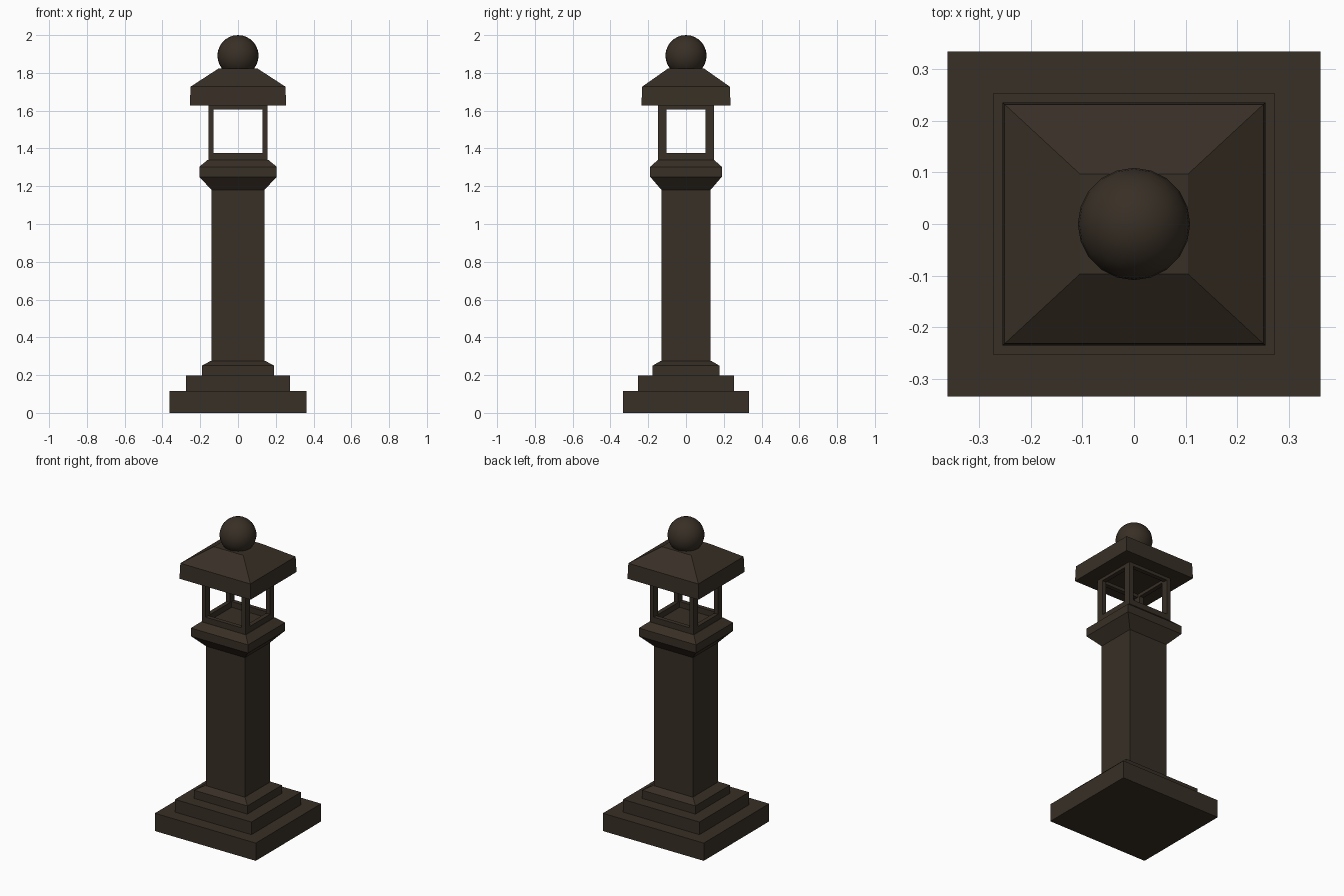
import bpy, bmesh, math

if "Cube" in bpy.data.objects:
    bpy.data.objects.remove(bpy.data.objects["Cube"])

RATIO = 0.925  # the plan is slightly narrower in y than in x

stone = bpy.data.materials.new("dark brown stone")
stone.diffuse_color = (0.040, 0.029, 0.019, 1)
stone.use_nodes = True
stone.node_tree.nodes["Principled BSDF"].inputs["Base Color"].default_value = stone.diffuse_color


def finish(name, bm):
    bmesh.ops.recalc_face_normals(bm, faces=bm.faces)
    me = bpy.data.meshes.new(name)
    bm.to_mesh(me)
    bm.free()
    ob = bpy.data.objects.new(name, me)
    me.materials.append(stone)
    bpy.context.collection.objects.link(ob)
    return ob


def tower(name, profile):
    """Stack of rectangular rings given as (half width in x, z), capped."""
    bm = bmesh.new()
    rings = []
    for w, z in profile:
        d = w * RATIO
        rings.append([bm.verts.new(p) for p in
                      ((-w, -d, z), (w, -d, z), (w, d, z), (-w, d, z))])
    for a, b in zip(rings, rings[1:]):
        for i in range(4):
            j = (i + 1) % 4
            bm.faces.new((a[i], a[j], b[j], b[i]))
    bm.faces.new(rings[0][::-1])
    bm.faces.new(rings[-1])
    return finish(name, bm)


def box(name, lo, hi):
    bm = bmesh.new()
    bmesh.ops.create_cube(bm, size=1)
    for v in bm.verts:
        v.co = [lo[k] + (v.co[k] + 0.5) * (hi[k] - lo[k]) for k in range(3)]
    return finish(name, bm)


# Stepped base and shaft
tower("base_slab", [(0.362, 0), (0.362, 0.115)])
tower("base_step", [(0.274, 0.115), (0.274, 0.197)])
tower("plinth", [(0.191, 0.197), (0.191, 0.25), (0.145, 0.275)])
tower("shaft", [(0.14, 0.27), (0.14, 1.18)])

# Capital that carries the lantern
tower("capital", [(0.14, 1.18), (0.205, 1.25), (0.205, 1.303), (0.16, 1.34)])

# Open lantern: corner posts with a low sill and thin head rail
X, Y, TX, TY = 0.157, 0.147, 0.028, 0.045
for sx in (-1, 1):
    for sy in (-1, 1):
        xs = sorted((sx * X, sx * (X - TX)))
        ys = sorted((sy * Y, sy * (Y - TY)))
        box("lantern_post", (xs[0], ys[0], 1.335), (xs[1], ys[1], 1.63))
for name, z0, z1 in (("sill", 1.335, 1.377), ("head_rail", 1.607, 1.63)):
    for s in (-1, 1):
        ys = sorted((s * Y, s * (Y - 0.028)))
        box(name, (-X + TX, ys[0], z0), (X - TX, ys[1], z1))
        xs = sorted((s * X, s * (X - TX)))
        box(name, (xs[0], -Y + TY, z0), (xs[1], Y - TY, z1))

# Hipped roof with thick eaves
tower("roof", [(0.255, 1.627), (0.251, 1.727), (0.105, 1.822)])

# Ball finial
bm = bmesh.new()
bmesh.ops.create_uvsphere(bm, u_segments=20, v_segments=14, radius=0.109)
for v in bm.verts:
    v.co.z += 1.891
ball = finish("ball_finial", bm)
for p in ball.data.polygons:
    p.use_smooth = True
